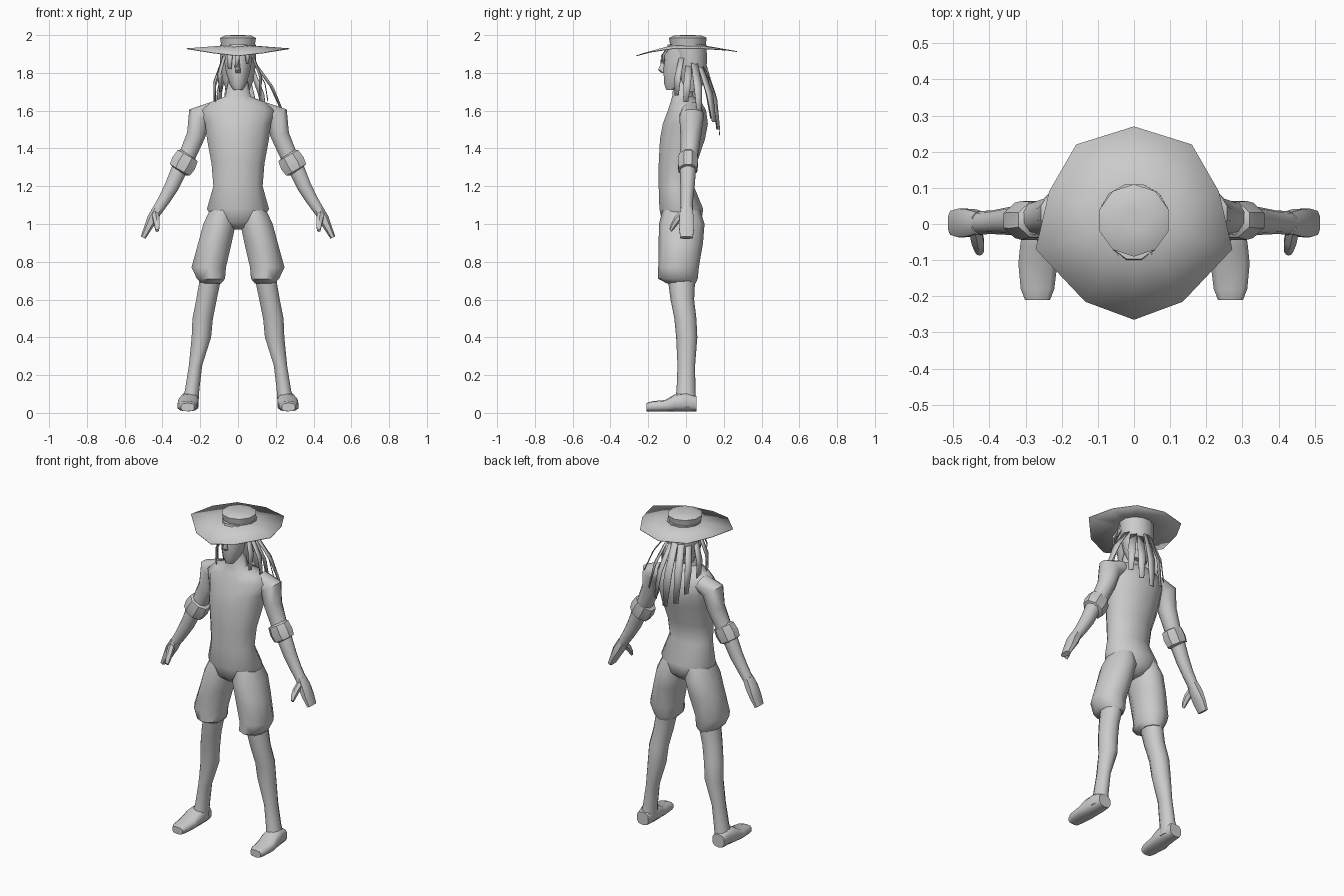
import bpy, bmesh, math
from mathutils import Vector

cube = bpy.data.objects.get("Cube")
if cube:
    bpy.data.objects.remove(cube)

grey = bpy.data.materials.new("plain grey")
grey.use_nodes = True
grey.diffuse_color = (0.6, 0.6, 0.6, 1)
grey.node_tree.nodes["Principled BSDF"].inputs["Base Color"].default_value = (0.6, 0.6, 0.6, 1)
X, Y, Z = Vector((1, 0, 0)), Vector((0, 1, 0)), Vector((0, 0, 1))


def finish(name, bm, angle=50):
    bmesh.ops.recalc_face_normals(bm, faces=bm.faces[:])
    mesh = bpy.data.meshes.new(name)
    bm.to_mesh(mesh)
    bm.free()
    mesh.materials.append(grey)
    obj = bpy.data.objects.new(name, mesh)
    bpy.context.collection.objects.link(obj)
    bpy.ops.object.select_all(action='DESELECT')
    obj.select_set(True)
    bpy.context.view_layer.objects.active = obj
    bpy.ops.object.shade_smooth_by_angle(angle=math.radians(angle))
    return obj


def loft(name, rings, sides=10, power=1.0, side=1, angle=50):
    """Skin closed rings, each (centre, u half-axis, v half-axis)."""
    bm = bmesh.new()
    loops = []
    for c, u, v in rings:
        loop = []
        for i in range(sides):
            a = math.tau * (i + 0.5) / sides
            cu, sv = [math.copysign(abs(t) ** power, t) for t in (math.cos(a), math.sin(a))]
            p = Vector(c) + u * cu + v * sv
            loop.append(bm.verts.new((p.x * side, p.y, p.z)))
        loops.append(loop)
    for a, b in zip(loops, loops[1:]):
        for i in range(sides):
            j = (i + 1) % sides
            bm.faces.new((a[i], a[j], b[j], b[i]))
    bm.faces.new(loops[0])
    bm.faces.new(loops[-1])
    return finish(name, bm, angle)


def upright(rows):
    """Level rings from (z, centre x, half width, front y, back y)."""
    return [((x, (f + b) / 2, z), X * w, Y * (b - f) / 2) for z, x, w, f, b in rows]


def limb(rows):
    """Rings square to a path in the xz plane, from (x, y, z, radius, half depth)."""
    pts = [Vector(r[:3]) for r in rows]
    out = []
    for i, r in enumerate(rows):
        d = pts[min(i + 1, len(pts) - 1)] - pts[max(i - 1, 0)]
        out.append((pts[i], Vector((d.z, 0, -d.x)).normalized() * r[3], Y * r[4]))
    return out


# Body and head
loft("torso", upright([
    (0.97, 0, .03, -.08, .04), (1.01, 0, .13, -.13, .085), (1.08, 0, .17, -.145, .095),
    (1.2, 0, .135, -.148, .045), (1.32, 0, .145, -.148, .06), (1.45, 0, .17, -.142, .105),
    (1.53, 0, .18, -.127, .12), (1.6, 0, .2, -.1, .11), (1.645, 0, .15, -.085, .085),
    (1.675, 0, .07, -.075, .04), (1.77, 0, .05, -.065, .03)]), 12)
loft("head", upright([
    (1.71, 0, .025, -.105, -.05), (1.74, 0, .045, -.117, -.0), (1.8, 0, .065, -.122, .06),
    (1.87, 0, .077, -.12, .09), (1.95, 0, .08, -.1, .1)]), 12)
loft("nose", upright([(1.8, 0, .016, -.13, -.1), (1.815, 0, .015, -.148, -.1),
                      (1.87, 0, .008, -.125, -.1)]), 6)
loft("hair_cap", upright([
    (1.7, 0, .06, -.02, .07), (1.76, 0, .085, -.04, .105), (1.85, 0, .098, -.06, .113),
    (1.95, 0, .098, -.08, .113)]), 12)

# Limbs, built for both sides
for side, label in ((1, "left"), (-1, "right")):
    loft(label + "_shorts_leg", upright([
        (1.09, .075, .07, -.12, .07), (1.0, .098, .09, -.143, .098), (.9, .122, .093, -.145, .09),
        (.77, .155, .096, -.147, .068), (.71, .143, .078, -.148, .062),
        (.685, .142, .055, -.1, .05)]), 10, side=side)
    loft(label + "_lower_leg", upright([
        (.74, .14, .06, -.1, .05), (.6, .167, .057, -.082, .043), (.5, .187, .057, -.062, .055),
        (.4, .194, .054, -.052, .06), (.25, .225, .037, -.045, .048), (.12, .243, .04, -.05, .05),
        (.03, .258, .05, -.065, .055)]), 10, side=side)
    loft(label + "_foot", [((x, y, z + .008), X * w, Z * z) for y, x, z, w in (
        (.055, .258, .04, .04), (0, .258, .05, .05), (-.06, .262, .045, .055),
        (-.11, .266, .03, .056), (-.18, .267, .027, .048), (-.21, .267, .022, .036))],
        10, .7, side)
    loft(label + "_arm", limb([
        (.13, .03, 1.6, .05, .06), (.205, .03, 1.57, .068, .065), (.222, .025, 1.47, .052, .055),
        (.265, .018, 1.37, .048, .047), (.31, .01, 1.29, .045, .043), (.35, .008, 1.2, .04, .038),
        (.39, .005, 1.13, .034, .033), (.435, .003, 1.06, .028, .032)]), 10, side=side)
    loft(label + "_cuff", limb([
        (.262, .012, 1.368, .05, .045), (.266, .012, 1.362, .066, .053),
        (.288, .01, 1.322, .073, .058), (.308, .01, 1.286, .066, .053),
        (.312, .01, 1.28, .045, .042)]), 8, side=side, angle=35)
    loft(label + "_hand", limb([
        (.425, .003, 1.08, .028, .032), (.452, .003, 1.03, .03, .04),
        (.477, .003, .98, .022, .042), (.502, .003, .928, .015, .035)]), 8, .7, side)
    loft(label + "_thumb", [((x, y, z), X * r, Vector((0, .6, -.8)) * r) for x, y, z, r in (
        (.44, -.01, 1.06, .02), (.432, -.05, 1.02, .02), (.428, -.072, .985, .015),
        (.428, -.082, .965, .009))], 6, side=side)

# Hat: crown rings and an uneven brim, back to front
half = [(0, .27, 1.915), (.16, .22, 1.922), (.235, .09, 1.93), (.272, -.07, 1.93),
        (.135, -.215, 1.908), (0, -.265, 1.892)]
outline = [Vector(p) for p in half] + [Vector((-x, y, z)) for x, y, z in half[-2:0:-1]]
bm = bmesh.new()
profile = [(.093, 1.944), (.1, 1.985), (.075, 1.997), (.03, 2.0)]
hoops = [[bm.verts.new(p) for p in outline]]
for r, z in profile:
    hoops.append([bm.verts.new((r * math.sin(math.tau * i / 10),
                                .01 + r * math.cos(math.tau * i / 10), z)) for i in range(10)])
for a, b in zip(hoops, hoops[1:]):
    for i in range(10):
        j = (i + 1) % 10
        bm.faces.new((a[i], a[j], b[j], b[i]))
bm.faces.new(hoops[-1])
hat = finish("hat", bm, 60)
solid = hat.modifiers.new("thickness", 'SOLIDIFY')
solid.thickness = .004
solid.offset = -1

# Hair strands: root angle (0 = back, + = left), root height, tip, width
strands = [
    (0, 1.8, (.02, .18, 1.47), .05), (-25, 1.8, (-.05, .17, 1.5), .045),
    (25, 1.78, (.09, .175, 1.5), .045), (-50, 1.8, (-.1, .14, 1.56), .04),
    (48, 1.8, (.15, .15, 1.54), .045), (70, 1.82, (.235, .07, 1.6), .045),
    (88, 1.8, (.16, .0, 1.65), .04), (110, 1.84, (.12, -.05, 1.68), .035),
    (-80, 1.8, (-.12, .05, 1.62), .045), (-105, 1.82, (-.125, -.03, 1.645), .045),
    (-125, 1.85, (-.095, -.06, 1.7), .03), (-160, 1.91, (-.045, -.13, 1.82), .03),
    (178, 1.91, (-.01, -.135, 1.83), .025), (155, 1.91, (.05, -.12, 1.85), .025)]
bm = bmesh.new()
for deg, z, tip, width in strands:
    a = math.radians(deg)
    root = Vector((.09 * math.sin(a), .01 + .1 * math.cos(a), z + .04))
    tip = Vector(tip)
    out = Vector((math.sin(a), math.cos(a), 0))
    across = Vector((out.y, -out.x, 0)) * width / 2
    mid = root.lerp(tip, .5) + out * .02
    rows = [[bm.verts.new(p - across * k), bm.verts.new(p + across * k)]
            for p, k in ((root, .8), (mid, 1), (tip, .6))]
    for p, q in zip(rows, rows[1:]):
        bm.faces.new((p[0], p[1], q[1], q[0]))
hair = finish("hair_strands", bm, 30)
hair.modifiers.new("thickness", 'SOLIDIFY').thickness = .004
